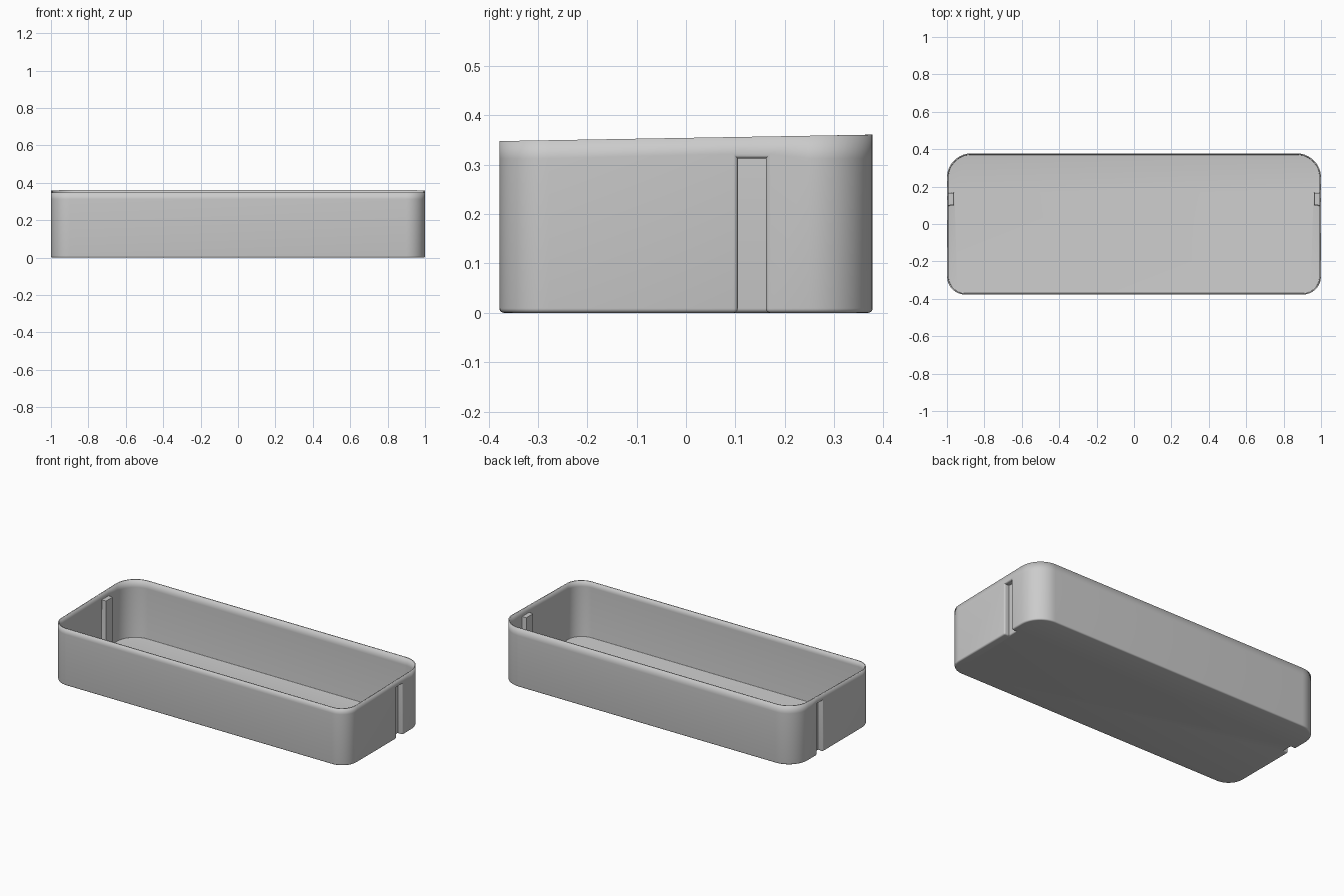
import bpy
import bmesh
from math import cos, sin, pi, radians

cube = bpy.data.objects.get("Cube")
if cube:
    bpy.data.objects.remove(cube, do_unlink=True)

HALF_X, HALF_Y = 1.0, 0.378
FRONT_R, BACK_R = 0.10, 0.13
SLOT_X, SLOT_Y0, SLOT_Y1, SLOT_TOP = 0.968, 0.105, 0.162, 0.313
WALL, FILLET, STEPS = 0.007, 0.009, 12

grey = bpy.data.materials.new("plain grey")
grey.use_nodes = True
colour = (0.6, 0.6, 0.6, 1)
grey.diffuse_color = colour
grey.node_tree.nodes["Principled BSDF"].inputs["Base Color"].default_value = colour


def rim_height(y):
    """The rim rises gently from front to back."""
    return 0.348 + 0.013 * (y + HALF_Y) / (2 * HALF_Y)


def corner(sy, r, start):
    """Quarter arc on the +x side."""
    return [(HALF_X - r + r * cos(start + pi / 2 * i / STEPS),
             sy * (HALF_Y - r) + r * sin(start + pi / 2 * i / STEPS))
            for i in range(STEPS + 1)]


# Half outline with the slot, then mirrored to close the loop
slot = [(HALF_X, SLOT_Y0), (SLOT_X, SLOT_Y0), (SLOT_X, SLOT_Y1), (HALF_X, SLOT_Y1)]
half = corner(-1, FRONT_R, -pi / 2) + slot + corner(1, BACK_R, 0)
outline = half + [(-x, y) for x, y in reversed(half)]
first = STEPS + 1
slots = [first, len(outline) - first - 4]
inner = {s + k for s in slots for k in (1, 2)}

# Open shell: floor, lower wall with slots, slot ceilings, plain upper wall
bm = bmesh.new()
low = [bm.verts.new((x, y, 0)) for x, y in outline]
mid = [bm.verts.new((x, y, SLOT_TOP)) for x, y in outline]


def band(a, b):
    for i in range(len(a)):
        j = (i + 1) % len(a)
        bm.faces.new((a[i], a[j], b[j], b[i]))


bm.faces.new(low[::-1])
band(low, mid)
for s in slots:
    bm.faces.new(mid[s:s + 4])
plain = [v for i, v in enumerate(mid) if i not in inner]
band(plain, [bm.verts.new((v.co.x, v.co.y, rim_height(v.co.y))) for v in plain])

# Round the outward edges of the floor and slots
bm.normal_update()
sharp = [e for e in bm.edges
         if len(e.link_faces) == 2 and e.calc_face_angle_signed() > radians(40)]
bmesh.ops.bevel(bm, geom=sharp, offset=FILLET, segments=4, profile=0.5,
                affect='EDGES', clamp_overlap=True)

mesh = bpy.data.meshes.new("tray_shell")
bm.to_mesh(mesh)
bm.free()
mesh.materials.append(grey)
tray = bpy.data.objects.new("tray_shell", mesh)
bpy.context.collection.objects.link(tray)

# Wall thickness grows inward
solid = tray.modifiers.new("wall thickness", 'SOLIDIFY')
solid.thickness = WALL
solid.offset = -1

bpy.ops.object.select_all(action='DESELECT')
tray.select_set(True)
bpy.context.view_layer.objects.active = tray
bpy.ops.object.shade_smooth_by_angle(angle=radians(35))
